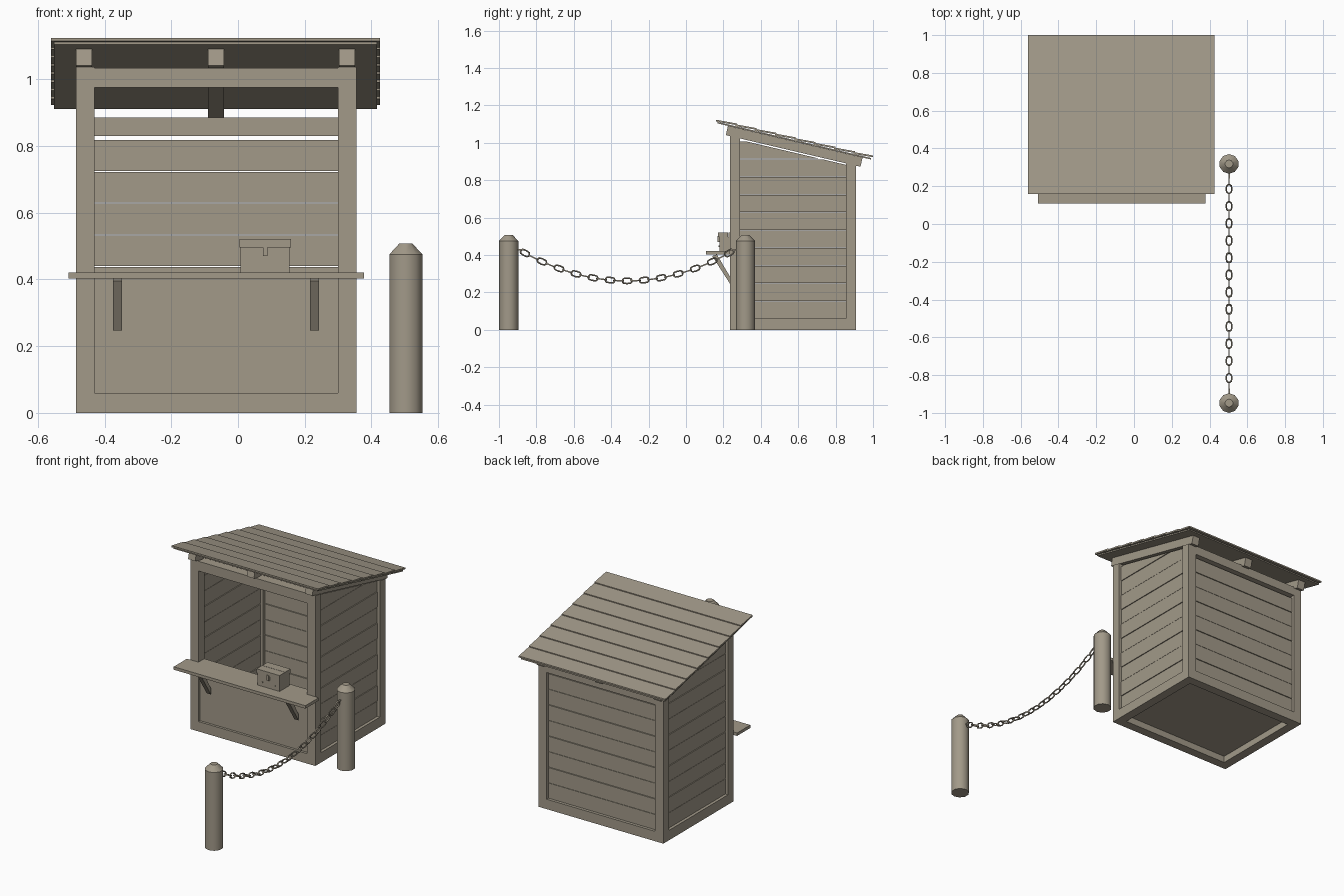
import bpy, bmesh, math
from mathutils import Matrix, Vector

cube = bpy.data.objects.get("Cube")
if cube:
    bpy.data.objects.remove(cube, do_unlink=True)

wood = bpy.data.materials.new("weathered_wood")
wood.use_nodes = True
COLOR = (0.36, 0.32, 0.25, 1)
wood.diffuse_color = COLOR
wood.node_tree.nodes["Principled BSDF"].inputs["Base Color"].default_value = COLOR


def finish(name, bm):
    bmesh.ops.recalc_face_normals(bm, faces=bm.faces)
    mesh = bpy.data.meshes.new(name)
    bm.to_mesh(mesh)
    bm.free()
    mesh.materials.append(wood)
    obj = bpy.data.objects.new(name, mesh)
    bpy.context.collection.objects.link(obj)
    return obj


def prism(name, profile, x0, x1):
    """Extrude a side profile of (y, z) points from x0 to x1."""
    bm = bmesh.new()
    a = [bm.verts.new((x0, y, z)) for y, z in profile]
    b = [bm.verts.new((x1, y, z)) for y, z in profile]
    bm.faces.new(a)
    bm.faces.new(b[::-1])
    n = len(a)
    for i in range(n):
        j = (i + 1) % n
        bm.faces.new((a[i], b[i], b[j], a[j]))
    return finish(name, bm)


def box(name, x0, x1, y0, y1, z0, z1):
    return prism(name, [(y0, z0), (y1, z0), (y1, z1), (y0, z1)], x0, x1)


def smooth(obj, angle):
    bpy.ops.object.select_all(action='DESELECT')
    obj.select_set(True)
    bpy.context.view_layer.objects.active = obj
    bpy.ops.object.shade_smooth_by_angle(angle=math.radians(angle))


# Booth layout
L, R, F, B, T = -0.485, 0.355, 0.235, 0.91, 0.055
SLOPE = 0.235
GAP = 0.003
PLANK = 0.095


def under(y):
    """Height of the rafter underside."""
    return 1.036 - SLOPE * (y - F)


# Corner posts with sloping tops
for side, x in (("right", L), ("left", R - T)):
    for end, y in (("front", F), ("back", B - T)):
        prism(f"{end}_{side}_post",
              [(y, 0), (y + T, 0), (y + T, under(y + T)), (y, under(y))], x, x + T)
    box(f"{side}_bottom_rail", x, x + T, F + T, B - T, 0, 0.06)

# Front and back rails, floor and front panel
box("front_bottom_rail", L + T, R - T, F, F + T, 0, 0.06)
box("back_bottom_rail", L + T, R - T, B - T, B, 0, 0.06)
box("front_top_rail", L + T, R - T, F, F + T, 0.975, 1.034)
box("back_top_rail", L + T, R - T, B - T, B, 0.83, 0.885)
box("floor", L + T, R - T, F + T, B - T, 0.04, 0.055)
box("front_panel", L + T, R - T, F + 0.015, F + 0.035, 0.06, 0.402)

# Back wall planks
for i in range(8):
    z = 0.06 + i * PLANK
    d = 0.002 * (i % 2)
    box(f"back_plank_{i + 1}", L + T, R - T, B - 0.038 + d, B - 0.018 + d, z, z + PLANK - GAP)

# Side wall planks, clipped under the slope
y0, y1 = F + T, B - T


def wall_top(y):
    return under(y) - 0.008


def cross(z):
    return min(y1, y0 + (wall_top(y0) - z) / SLOPE)


for i in range(10):
    z0 = 0.06 + i * PLANK
    z1 = min(z0 + PLANK - GAP, wall_top(y0) - 0.001)
    profile = [(y0, z0), (cross(z0), z0)]
    if cross(z0) == y1 and wall_top(y1) < z1:
        profile.append((y1, wall_top(y1)))
    profile += [(cross(z1), z1), (y0, z1)]
    d = 0.002 * (i % 2)
    prism(f"right_plank_{i + 1}", profile, L + 0.018 - d, L + 0.038 - d)
    prism(f"left_plank_{i + 1}", profile, R - 0.038 + d, R - 0.018 + d)

# Rafters, square cut across the slope
for name, x in (("right", -0.485), ("middle", -0.09), ("left", 0.302)):
    ya, yb, h = 0.213, 0.933, 0.052
    prism(f"{name}_rafter", [(ya, under(ya)), (yb, under(yb)),
                             (yb + 0.011, under(yb) + h - 0.003),
                             (ya + 0.011, under(ya) + h - 0.003)], x, x + 0.048)


# Roof sheet and overlapping boards
def roof(y, lift):
    return (y, under(y) + 0.052 + lift)


prism("roof_sheet", [roof(0.168, 0), roof(0.99, 0), roof(0.99, 0.008), roof(0.168, 0.008)],
      -0.552, 0.417)
STEP = 0.84 / 8
for i in range(8):
    ya = 0.16 + i * STEP
    yb = min(ya + STEP + 0.008, 1.0)
    prism(f"roof_board_{i + 1}", [roof(ya, 0.008), roof(yb, 0.015),
                                  roof(yb, 0.024), roof(ya, 0.018)], -0.56, 0.425)

# Counter and its braces
box("counter", -0.508, 0.378, 0.108, F, 0.403, 0.421)
box("counter_inner", L + T, R - T, F, F + T, 0.403, 0.421)
for name, x in (("right", -0.375), ("left", 0.215)):
    prism(f"{name}_counter_brace", [(F, 0.247), (F, 0.285), (0.165, 0.403), (0.14, 0.395)],
          x, x + 0.028)

# Small chest with split lid, latch and studs
box("chest_body", 0.008, 0.155, 0.178, 0.272, 0.421, 0.496)
box("chest_lid_front", 0.005, 0.159, 0.172, 0.224, 0.496, 0.521)
box("chest_lid_back", 0.005, 0.159, 0.226, 0.278, 0.496, 0.521)
box("chest_latch", 0.075, 0.089, 0.168, 0.178, 0.47, 0.502)
for i, x in enumerate((0.04, 0.124)):
    box(f"chest_stud_{i + 1}", x - 0.003, x + 0.003, 0.175, 0.178, 0.444, 0.45)

# Rope-line posts with tapered caps
PX = 0.503
for name, py in (("front", -0.948), ("back", 0.318)):
    bm = bmesh.new()
    rings = []
    for r, z in ((0.052, 0), (0.052, 0.475), (0.021, 0.507)):
        rings.append([bm.verts.new((PX + r * math.cos(k * math.tau / 10 + math.pi / 2),
                                    py + r * math.sin(k * math.tau / 10 + math.pi / 2), z))
                      for k in range(10)])
    for lo, hi in zip(rings, rings[1:]):
        for k in range(10):
            m = (k + 1) % 10
            bm.faces.new((lo[k], lo[m], hi[m], hi[k]))
    bm.faces.new(rings[0][::-1])
    bm.faces.new(rings[-1])
    smooth(finish(f"{name}_barrier_post", bm), 40)

# Hanging chain of alternating links
MID, LOW, SAG = -0.315, 0.262, 0.5
for i in range(25):
    d = (i - 12) * 0.0455
    bpy.ops.mesh.primitive_torus_add(major_radius=0.0145, minor_radius=0.0042,
                                     major_segments=12, minor_segments=6)
    link = bpy.context.object
    link.name = f"chain_link_{i + 1}"
    for v in link.data.vertices:
        if abs(v.co.y) > 1e-4:
            v.co.y += math.copysign(0.011, v.co.y)
    roll = math.pi / 2 if i % 2 == 0 else 0
    link.data.transform(Matrix.Translation(Vector((PX, MID + d, LOW + SAG * d * d)))
                        @ Matrix.Rotation(math.atan(2 * SAG * d), 4, 'X')
                        @ Matrix.Rotation(roll, 4, 'Y'))
    link.location = (0, 0, 0)
    link.data.materials.append(wood)
    smooth(link, 60)

# Eye pegs holding the chain ends
for name, ya, yb in (("front", -0.905, -0.87), ("back", 0.24, 0.275)):
    box(f"{name}_chain_peg", PX - 0.004, PX + 0.004, ya, yb, 0.424, 0.432)
